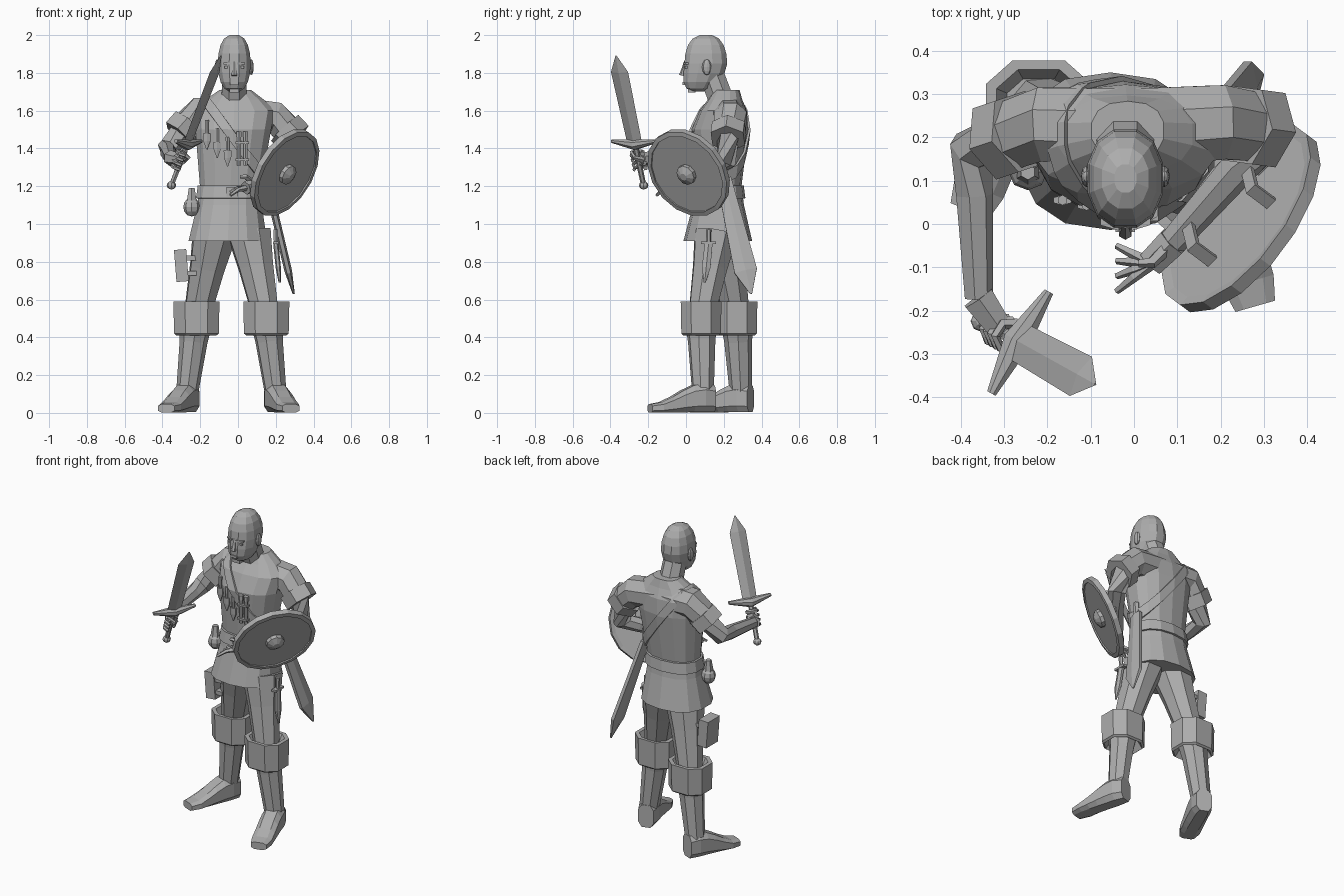
import bpy, bmesh, math
from mathutils import Vector, Matrix

default_cube = bpy.data.objects.get("Cube")
if default_cube:
    bpy.data.objects.remove(default_cube)

grey = bpy.data.materials.new("plain grey")
grey.use_nodes = True
grey.diffuse_color = (0.42, 0.42, 0.42, 1)
grey.node_tree.nodes["Principled BSDF"].inputs["Base Color"].default_value = grey.diffuse_color
right_axis, forward_axis, up = Matrix.Identity(3)


def point(x, y, z):
    return Vector((x, y, z))


def finish(name, bm):
    bmesh.ops.recalc_face_normals(bm, faces=bm.faces)
    mesh = bpy.data.meshes.new(name)
    bm.to_mesh(mesh)
    bm.free()
    mesh.materials.append(grey)
    obj = bpy.data.objects.new(name, mesh)
    bpy.context.collection.objects.link(obj)
    return obj


def loft(name, sections, sides=8, axis=None, across=None, power=1.0):
    """Join rings (centre, half width, half depth) along a path or one fixed axis."""
    bm = bmesh.new()
    centres = [section[0] for section in sections]
    rings = []
    for i, (centre, width, depth) in enumerate(sections):
        tangent = axis or centres[min(i + 1, len(centres) - 1)] - centres[max(i - 1, 0)]
        tangent = tangent.normalized()
        u = across or tangent.cross(up)
        u = u - tangent * u.dot(tangent)
        u = u.normalized() if u.length > 0.01 else right_axis
        v = tangent.cross(u)
        ring = []
        for k in range(sides):
            angle = math.tau * (k if sides == 4 else k + 0.5) / sides
            c, s = (math.copysign(abs(f) ** power, f) for f in (math.cos(angle), math.sin(angle)))
            ring.append(bm.verts.new(centre + u * c * width + v * s * depth))
        rings.append(ring)
    for low, high in zip(rings, rings[1:]):
        for k in range(sides):
            bm.faces.new((low[k], low[k - 1], high[k - 1], high[k]))
    bm.faces.new(rings[0])
    bm.faces.new(rings[-1])
    return finish(name, bm)


def limb(name, path, start, end, sides=6, **options):
    """A tube whose radius runs evenly from start to end."""
    last = len(path) - 1
    radii = [start + (end - start) * i / last for i in range(last + 1)]
    return loft(name, [(p, r, r) for p, r in zip(path, radii)], sides, **options)


def along(base, axis, steps):
    return [(base + axis * step, width, depth) for step, width, depth in steps]


def box(name, centre, size, u=right_axis, v=forward_axis):
    u, v = u.normalized(), v.normalized()
    frame = Matrix((u, v, u.cross(v))).transposed().to_4x4()
    bm = bmesh.new()
    bmesh.ops.create_cube(bm, size=1, matrix=Matrix.Translation(centre) @ frame @ Matrix.Diagonal((*size, 1)))
    return finish(name, bm)


def blob(name, centre, size):
    bm = bmesh.new()
    bmesh.ops.create_uvsphere(bm, u_segments=8, v_segments=6, radius=1,
                              matrix=Matrix.Translation(centre) @ Matrix.Diagonal((*size, 1)))
    return finish(name, bm)


def band(name, body, centre, normal, width):
    """A strap cut out of a body's surface and thickened outward."""
    bm = bmesh.new()
    bm.from_mesh(body.data)
    normal = normal.normalized()
    for side in (normal, -normal):
        bmesh.ops.bisect_plane(bm, geom=bm.verts[:] + bm.edges[:] + bm.faces[:],
                               plane_co=centre + side * width / 2, plane_no=side, clear_outer=True)
    strap = finish(name, bm)
    solidify = strap.modifiers.new("thickness", 'SOLIDIFY')
    solidify.thickness, solidify.offset = 0.012, 1


# tunic with skirt, leaning slightly as it rises and sloping back above the chest
profile = [(.91, .212, .182), (1.1, .175, .135), (1.2, .165, .12), (1.35, .185, .135),
           (1.5, .205, .15), (1.6, .22, .125), (1.66, .155, .09), (1.71, .085, .068)]
tunic = loft("tunic", [(point(.05 * z - .1, .15 + .02 * z + .15 * max(0, z - 1.5), z), width, depth)
                       for z, width, depth in profile], sides=14, axis=up, across=right_axis, power=.85)
band("belt", tunic, point(0, 0, 1.17), up, .07)
band("shoulder_strap", tunic, point(-.08, 0, 1.53), point(.8, 0, .6), .05)
box("belt_buckle", point(-.03, .04, 1.17), (.06, .02, .05))

# neck, and a rounded head that slides forward toward the chin
middle = -.02
limb("neck", [point(middle, .185, 1.66), point(middle, .125, 1.82)], .072, .07, sides=8)
skull = []
for i in range(9):
    angle = .35 * (i - 4)
    rise, girth = .152 * math.sin(angle), math.cos(angle) ** .7
    skull.append((point(middle, .105 + .3 * min(0, rise + .02), 1.85 + rise), .09 * girth, .117 * girth))
loft("head", skull, sides=12, axis=up, across=right_axis, power=.9)
limb("nose", [point(middle, -.002, 1.86), point(middle, -.02, 1.785)], .008, .017, across=right_axis)
box("lips", point(middle, -.008, 1.745), (.045, .02, .016))
box("chin", point(middle, .03, 1.71), (.05, .04, .03))
for side in (-1, 1):
    eye = point(middle + side * .036, .006, 1.83)
    box("eye", eye, (.03, .02, .012))
    box("brow", eye + up * .02, (.045, .03, .01), u=point(1, side * .3, 0))
    blob("ear", point(middle + side * .09, .11, 1.83), (.013, .025, .042))

# legs: hip, knee, ankle and toe of each side
legs = {"right": (point(-.125, .19, .95), point(-.22, .27, .5), point(-.27, .29, .1), point(-.38, .03, .1)),
        "left": (point(.06, .16, .95), point(.15, .08, .5), point(.2, .09, .1), point(.28, -.19, .1))}
for side, (hip, knee, ankle, toe) in legs.items():
    limb(side + "_leg", [hip, hip.lerp(knee, .4), knee], .122, .072, sides=8)
    limb(side + "_boot", [knee, knee.lerp(ankle, .3), ankle], .09, .058, sides=8)
    # hollow cuff folded over at the knee
    cuff = [(-.03, .6), (-.09, .87), (-.08, .97), (.09, 1), (.09, .8), (.03, .6)]
    loft(side + "_boot_cuff", along(knee, up, [(z, .13 * f, .115 * f) for z, f in cuff]),
         axis=up, across=right_axis, power=.8)
    # foot sloping from ankle to toe, standing on the ground
    foot = []
    for step in range(7):
        t = step / 5 - .2
        spot = ankle.lerp(toe, t)
        height = .052 + .028 * math.cos(math.pi * t)
        spot.z = height
        foot.append((spot, .064 - .014 * (step in (0, 6)), height))
    loft(side + "_foot", foot, axis=toe - ankle, power=.65)

# arms: shoulder, sleeve end, elbow and wrist of each side
arms = {"right": (point(-.21, .23, 1.585), point(-.285, .205, 1.5), point(-.375, .17, 1.4), point(-.36, -.17, 1.35)),
        "left": (point(.2, .235, 1.56), point(.275, .225, 1.48), point(.31, .21, 1.33), point(.09, -.04, 1.21))}
for side, (shoulder, sleeve_end, elbow, wrist) in arms.items():
    limb(side + "_sleeve", [point(0, .22, 1.58), shoulder, sleeve_end], .1, .085, sides=8)
    slope = (sleeve_end - shoulder).normalized()
    loft(side + "_sleeve_cuff", along(sleeve_end, slope, [(-.04, .08, .08), (-.04, .1, .1), (.04, .1, .1),
                                                          (.04, .07, .07)]), sides=6, axis=slope)
    limb(side + "_arm", [sleeve_end, elbow, elbow.lerp(wrist, .3), wrist], .066, .034, sides=7)

# drawn sword in the right hand
guard = point(-.27, -.27, 1.42)
blade = point(.18, -.1, .47).normalized()
cross = point(.13, .23, 0).normalized()
flat = blade.cross(cross)
loft("sword_blade", along(guard, blade, [(0, .045, .012), (.42, .052, .012), (.515, .003, .003)]),
     sides=4, across=cross)
tips = [guard + cross * side * .135 + blade * .02 for side in (-1, 1)]
loft("sword_guard", [(tips[0], .012, .01), (guard, .035, .03), (tips[1], .012, .01)], axis=cross)
limb("sword_grip", [guard, guard - blade * .23], .016, .014)
blob("sword_pommel", guard - blade * .235, (.025, .025, .022))

# right hand wrapped round the grip
grip = guard - blade * .09
wrist = arms["right"][-1]
limb("right_palm", [wrist, wrist.lerp(grip, .5), grip], .042, .032)
for i in range(4):
    base = grip + blade * (i * .027 - .045)
    curl = [base + (cross * math.cos(a) + flat * math.sin(a)) * .034 for a in range(5)]
    limb("right_finger", curl, .014, .009, sides=5)
limb("right_thumb", [grip + cross * .03, grip + blade * .03 - flat * .035, grip + blade * .05 - cross * .03],
     .016, .01, sides=5)

# left hand with spread fingers
wrist = arms["left"][-1]
palm = wrist + point(-.05, -.05, -.02)
limb("left_palm", [wrist, wrist.lerp(palm, .5), palm], .04, .036)
for i in range(4):
    tip = point(-.04, -.05 - .035 * i, 1.17 - .006 * i)
    limb("left_finger", [palm, palm.lerp(tip, .5) + up * .01, tip], .016, .008, sides=5)
limb("left_thumb", [wrist, palm + up * .06, palm + up * .06 - right_axis * .03], .018, .01, sides=5)

# round shield on the left arm
centre = point(.25, .012, 1.27)
face = point(.7, -.52, -.42).normalized()
rim = .25
loft("shield", along(centre, face, [(step, rim * f, rim * f) for step, f in (
    (-.015, .9), (-.02, 1), (.012, 1), (.016, .9), (.008, .9))]), sides=16, axis=face)
loft("shield_boss", along(centre, face, [(0, .055, .055), (.03, .055, .055), (.05, .02, .02)]),
     sides=10, axis=face)
elbow = arms["left"][2]
reach = (elbow - wrist) - face * face.dot(elbow - wrist)
reach.normalize()
width_axis = face.cross(reach)
for side in (-1, 1):
    spot = centre + reach * side * .1
    box("shield_strap", spot - face * .075, (.03, .16, .012), reach, width_axis)
    for edge in (-1, 1):
        box("strap_mount", spot - face * .045 + width_axis * edge * .075, (.03, .012, .07), reach, width_axis)

# sheathed blade on the left hip
top, tip = point(.15, .2, 1.24), point(.295, .345, .63)
loft("hip_sheath", [(top, .045, .02), (top.lerp(tip, .8), .07, .02), (tip, .006, .006)], sides=6, across=forward_axis)
limb("hip_sheath_handle", [top, top + up * .08], .016, .02)

# belt pouch, thigh case and thigh dagger
pouch = point(-.245, .12, 1.09)
blob("belt_pouch", pouch, (.045, .042, .05))
limb("pouch_neck", [pouch + up * .03, pouch + up * .1], .03, .018)
case = point(-.3, .2, .78)
box("thigh_case", case, (.065, .12, .17), u=point(1, 0, .08))
for side in (-1, 1):
    box("case_strap", case + point(.05, 0, side * .04), (.06, .1, .025))
dagger = point(.2, .12, .9)
loft("thigh_dagger", along(dagger, point(.1, -.1, -1), [(0, .024, .014), (.13, .026, .014), (.21, .006, .006)]),
     sides=6, across=forward_axis)
box("dagger_guard", dagger, (.03, .08, .014))
limb("dagger_handle", [dagger, dagger + up * .07], .012, .014)

# throwing knives and vials on the chest
for i in range(3):
    hilt = point(-.165 + .055 * i, .055 - .012 * i, 1.48 - .045 * i)
    limb("knife_handle", [hilt, hilt + up * .07], .01, .012)
    loft("knife_blade", along(hilt, -up, [(0, .024, .012), (.04, .022, .01), (.085, .003, .003)]),
         sides=6, across=right_axis)
for x in (.005, .04):
    base = point(x, .025, 1.31)
    limb("vial", [base, base + up * .15], .012, .012)
    limb("vial_stopper", [base + up * .15, base + up * .18], .016, .016)
for z in (1.34, 1.43):
    box("vial_loop", point(.022, .022, z), (.07, .03, .012))
